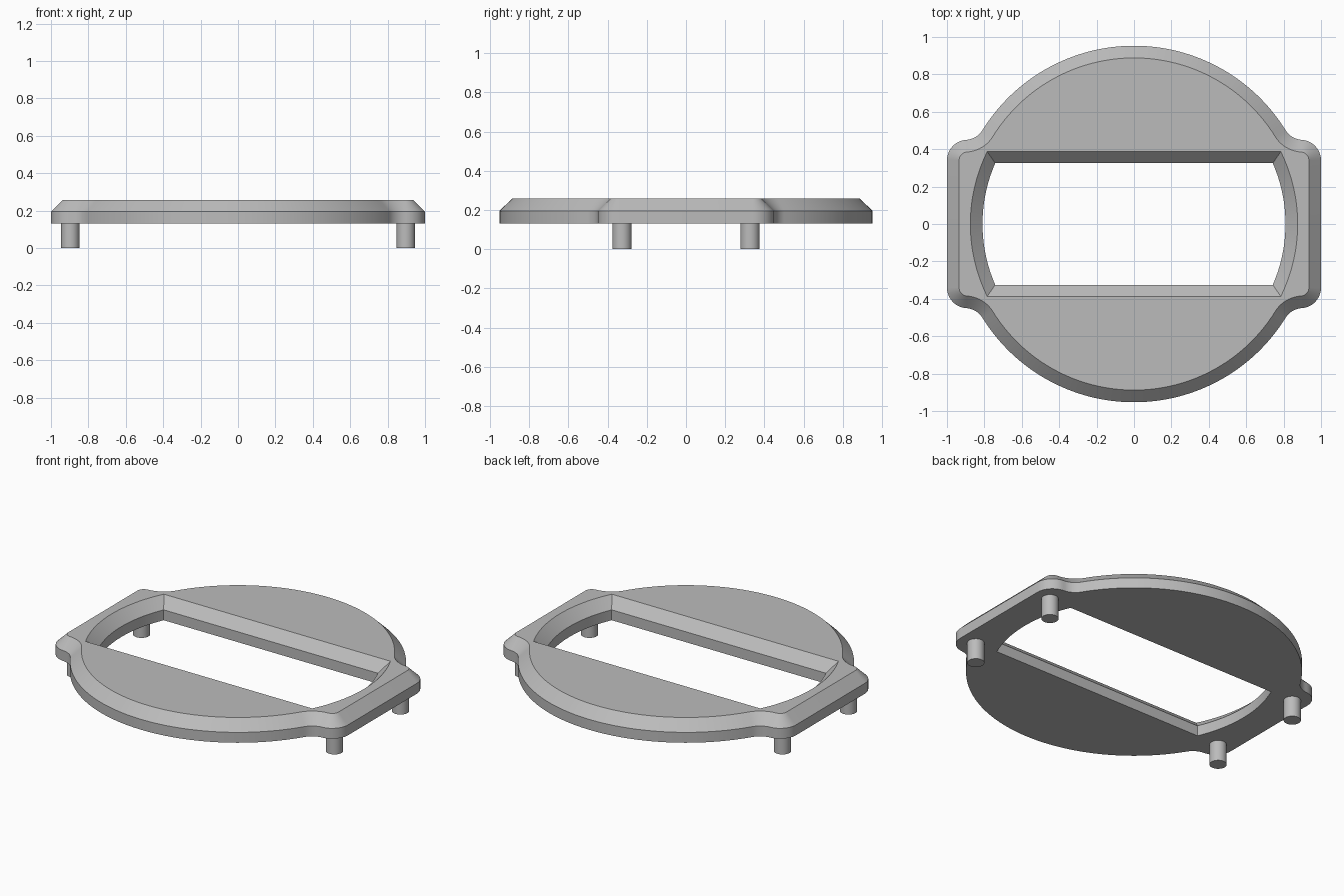
import bpy
import bmesh
from math import sin, cos, asin, atan2, pi, sqrt, radians
from mathutils import Vector

cube = bpy.data.objects.get("Cube")
if cube:
    bpy.data.objects.remove(cube, do_unlink=True)

BASE, RIM, TOP = 0.13, 0.195, 0.258
DISC, EAR, BLEND = 0.953, 0.11, 0.11
EAR_CENTRE = Vector((0.89, 0.34))

grey = bpy.data.materials.new("plain_grey")
grey.use_nodes = True
grey.diffuse_color = (0.5, 0.5, 0.5, 1)
grey.node_tree.nodes["Principled BSDF"].inputs["Base Color"].default_value = (0.5, 0.5, 0.5, 1)


def arc(centre, radius, start, end, steps):
    angles = [start + (end - start) * i / steps for i in range(steps + 1)]
    return [(centre[0] + radius * cos(a), centre[1] + radius * sin(a)) for a in angles]


def outline(inset):
    """Disc with rounded side ears, blended by concave fillets."""
    d, far, near = EAR_CENTRE.length, DISC + BLEND, EAR + BLEND
    along = (d * d + far * far - near * near) / (2 * d)
    u = EAR_CENTRE.normalized()
    fillet = u * along + Vector((-u.y, u.x)) * sqrt(far * far - along * along)
    to_fillet = fillet - EAR_CENTRE
    ear_angle = atan2(to_fillet.y, to_fillet.x)
    disc_angle = atan2(fillet.y, fillet.x)
    quarter = arc(EAR_CENTRE, EAR - inset, 0, ear_angle, 12)
    quarter += arc(fillet, BLEND + inset, ear_angle - pi, disc_angle - pi, 10)[1:]
    quarter += arc((0, 0), DISC - inset, disc_angle, pi / 2, 32)[1:]
    half = quarter + [(-x, y) for x, y in reversed(quarter[:-1])]
    return half + [(-x, -y) for x, y in half]


def opening(radius, half_height):
    """Slot with straight long sides and curved ends."""
    a = asin(half_height / radius)
    end = arc((0, 0), radius, -a, a, 28)
    return end + [(-x, -y) for x, y in end]


def finish(bm, name):
    bmesh.ops.recalc_face_normals(bm, faces=bm.faces[:])
    mesh = bpy.data.meshes.new(name)
    bm.to_mesh(mesh)
    bm.free()
    mesh.materials.append(grey)
    obj = bpy.data.objects.new(name, mesh)
    bpy.context.collection.objects.link(obj)
    bpy.ops.object.select_all(action='DESELECT')
    obj.select_set(True)
    bpy.context.view_layer.objects.active = obj
    bpy.ops.object.shade_smooth_by_angle(angle=radians(30))
    return obj


def wall(bm, levels):
    """Stack matching loops into a wall; return the end edge loops."""
    rings = [[bm.verts.new((x, y, z)) for x, y in pts] for pts, z in levels]
    n = len(rings[0])
    for low, high in zip(rings, rings[1:]):
        for i in range(n):
            j = (i + 1) % n
            bm.faces.new((low[i], low[j], high[j], high[i]))
    return [[bm.edges.get((r[i], r[(i + 1) % n])) for i in range(n)]
            for r in (rings[0], rings[-1])]


# Plate with chamfered rim and chamfered slot
bm = bmesh.new()
outer = wall(bm, [(outline(0), BASE), (outline(0), RIM), (outline(0.065), TOP)])
small = opening(0.81, 0.325)
inner = wall(bm, [(small, BASE), (small, RIM), (opening(0.875, 0.387), TOP)])
for side, direction in ((0, -1), (1, 1)):
    bmesh.ops.triangle_fill(bm, use_beauty=True, use_dissolve=False,
                            edges=outer[side] + inner[side], normal=(0, 0, direction))
finish(bm, "cover_plate")

# Four locating pegs under the ears
for side, x in (("left", 0.897), ("right", -0.897)):
    for end, y in (("front", -0.327), ("back", 0.327)):
        bm = bmesh.new()
        bmesh.ops.create_cone(bm, cap_ends=True, segments=32, radius1=0.049,
                              radius2=0.049, depth=BASE)
        bmesh.ops.translate(bm, verts=bm.verts[:], vec=(x, y, BASE / 2))
        finish(bm, f"{end}_{side}_peg")
